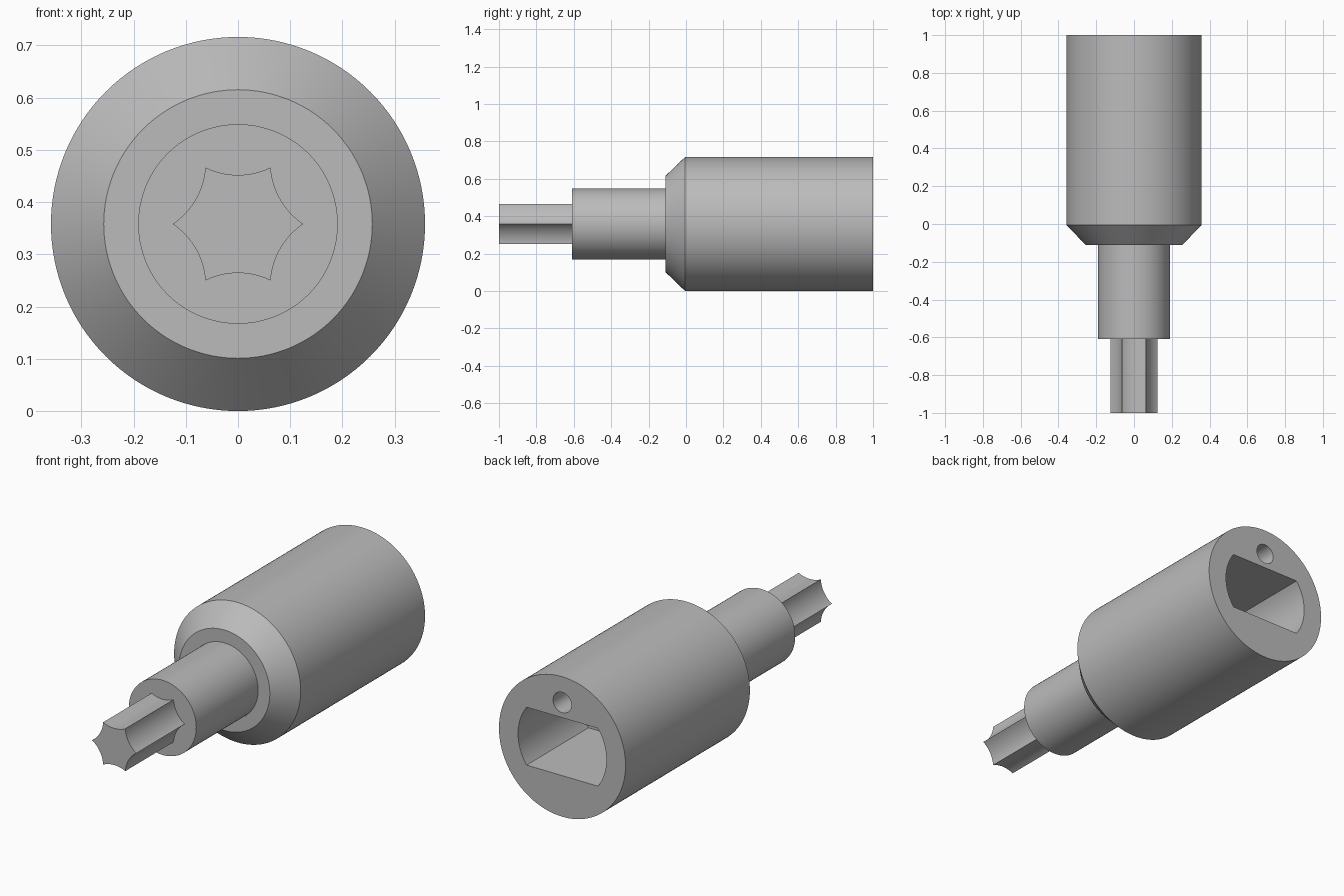
import bpy, bmesh, math

cube = bpy.data.objects.get("Cube")
if cube:
    bpy.data.objects.remove(cube, do_unlink=True)

R = 0.358            # outer radius, also the height of the axis
SEG = 128

steel = bpy.data.materials.new("steel_grey")
steel.use_nodes = True
steel.diffuse_color = (0.5, 0.5, 0.5, 1)
steel.node_tree.nodes["Principled BSDF"].inputs["Base Color"].default_value = (0.5, 0.5, 0.5, 1)


def arc(cx, cz, r, a0, a1, n):
    """n + 1 points along an arc, angles in degrees."""
    angles = [math.radians(a0 + (a1 - a0) * i / n) for i in range(n + 1)]
    return [(cx + r * math.cos(a), cz + r * math.sin(a)) for a in angles]


def circle(r, cz=0, n=SEG):
    return arc(0, cz, r, 0, 360, n)[:-1]


def loft(name, sections):
    """Capped solid through (outline, y) sections along the y axis."""
    bm = bmesh.new()
    rings = [[bm.verts.new((x, y, z + R)) for x, z in pts] for pts, y in sections]
    for a, b in zip(rings, rings[1:]):
        for i in range(len(a)):
            j = (i + 1) % len(a)
            bm.faces.new((a[i], a[j], b[j], b[i]))
    bm.faces.new(rings[0])
    bm.faces.new(rings[-1])
    bmesh.ops.recalc_face_normals(bm, faces=bm.faces)
    mesh = bpy.data.meshes.new(name)
    bm.to_mesh(mesh)
    bm.free()
    mesh.materials.append(steel)
    ob = bpy.data.objects.new(name, mesh)
    bpy.context.collection.objects.link(ob)
    return ob


def activate(ob):
    bpy.ops.object.select_all(action='DESELECT')
    ob.select_set(True)
    bpy.context.view_layer.objects.active = ob


def cut(ob, cutter):
    cutter.hide_render = True
    mod = ob.modifiers.new("cut", 'BOOLEAN')
    mod.operation = 'DIFFERENCE'
    mod.solver = 'EXACT'
    mod.object = cutter
    activate(ob)
    bpy.ops.object.modifier_apply(modifier=mod.name)
    bpy.data.objects.remove(cutter, do_unlink=True)


# Main barrel with chamfered front shoulder
barrel = loft("barrel", [(circle(0.257), -0.11), (circle(R), -0.005), (circle(R), 1.0)])

# Socket with two flats and two rounded sides, in the rear face
flat = math.degrees(math.asin(0.148 / 0.25))
slot = arc(0, 0, 0.25, -flat, flat, 24) + arc(0, 0, 0.25, 180 - flat, 180 + flat, 24)
cut(barrel, loft("socket_cutter", [(slot, 0.5), (slot, 1.1)]))

# Small round hole above the socket
pin = circle(0.052, 0.226, 48)
cut(barrel, loft("pin_hole_cutter", [(pin, 0.5), (pin, 1.1)]))

# Neck
neck = loft("neck", [(circle(0.191), -0.61), (circle(0.191), -0.08)])

# Six-pointed drive tip with hollow flanks
TIP, SCOOP = 0.125, 0.142
half = math.degrees(math.asin(TIP / 2 / SCOOP))
centre = TIP * math.cos(math.radians(30)) + math.sqrt(SCOOP ** 2 - (TIP / 2) ** 2)
star = []
for k in range(6):
    mid = 30 + 60 * k
    cx, cz = centre * math.cos(math.radians(mid)), centre * math.sin(math.radians(mid))
    star += arc(cx, cz, SCOOP, mid + 180 + half, mid + 180 - half, 12)[:-1]
drive_tip = loft("drive_tip", [(star, -1.0), (star, -0.59)])

for ob in (barrel, neck, drive_tip):
    activate(ob)
    bpy.ops.object.shade_smooth_by_angle(angle=math.radians(30))
